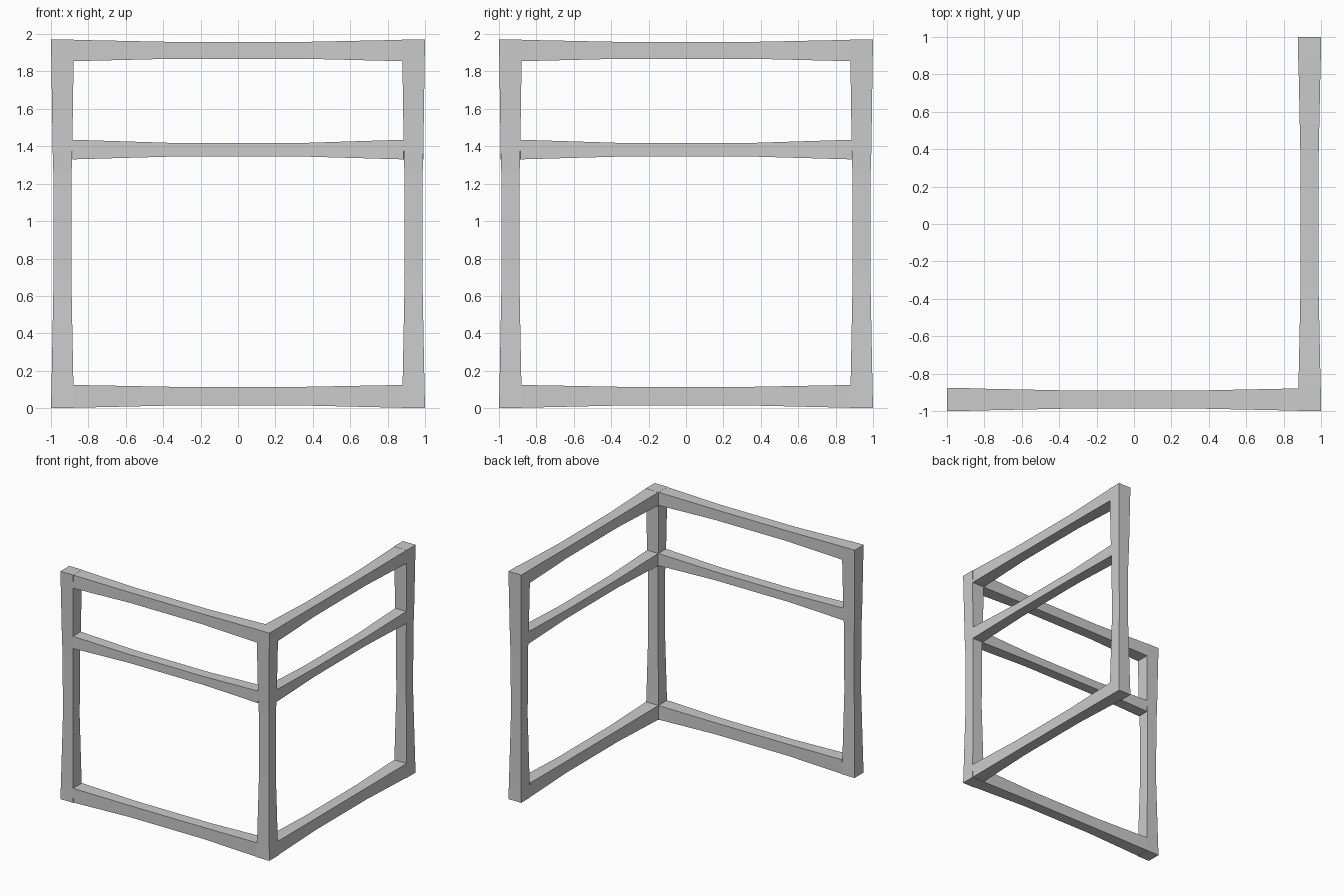
import bpy, bmesh

if "Cube" in bpy.data.objects:
    bpy.data.objects.remove(bpy.data.objects["Cube"])

H = 1.97          # total height
OUT, IN = 1.0, 0.877   # outer and inner faces of the frame


def beam(name, sections, caps):
    """Loft square rings; each section is a list of four corner points."""
    bm = bmesh.new()
    rings = [[bm.verts.new(p) for p in s] for s in sections]
    for a, b in zip(rings, rings[1:]):
        for i in range(4):
            j = (i + 1) % 4
            bm.faces.new((a[i], a[j], b[j], b[i]))
    if caps:
        bm.faces.new(rings[0][::-1])
        bm.faces.new(rings[-1])
    bmesh.ops.recalc_face_normals(bm, faces=bm.faces)
    me = bpy.data.meshes.new(name)
    bm.to_mesh(me)
    bm.free()
    ob = bpy.data.objects.new(name, me)
    bpy.context.collection.objects.link(ob)


# Posts, slimmed towards the middle: (height, inset)
POST = [(0, 0), (0.125, 0.003), (0.7, 0.014), (1.25, 0.013),
        (1.38, 0.009), (1.855, 0.002), (H, 0)]


def post(name, sx, sy):
    secs = []
    for z, d in POST:
        o, i = OUT - d, IN + d
        secs.append([(sx * o, sy * o, z), (sx * i, sy * o, z),
                     (sx * i, sy * i, z), (sx * o, sy * i, z)])
    beam(name, secs, True)


post("left_post", -1, -1)
post("corner_post", 1, -1)
post("back_post", 1, 1)

# Rails: end z range, middle z range, end inset, middle inset
RAILS = {
    "bottom_rail": ((0.002, 0.124), (0.014, 0.114), 0.002, 0.013),
    "middle_rail": ((1.33, 1.435), (1.345, 1.418), 0.009, 0.016),
    "top_rail": ((1.855, H - 0.001), (1.868, 1.958), 0.002, 0.013),
}

for part, (end, mid, de, dm) in RAILS.items():
    front, side = [], []
    for t, (z0, z1), d in ((-IN - de, end, de), (-0.35, mid, dm),
                           (0.35, mid, dm), (IN + de, end, de)):
        o, i = OUT - d, IN + d
        ring = [(o, z0), (i, z0), (i, z1), (o, z1)]
        front.append([(t, -w, z) for w, z in ring])
        side.append([(w, t, z) for w, z in ring])
    beam("front_" + part, front, False)
    beam("side_" + part, side, False)
